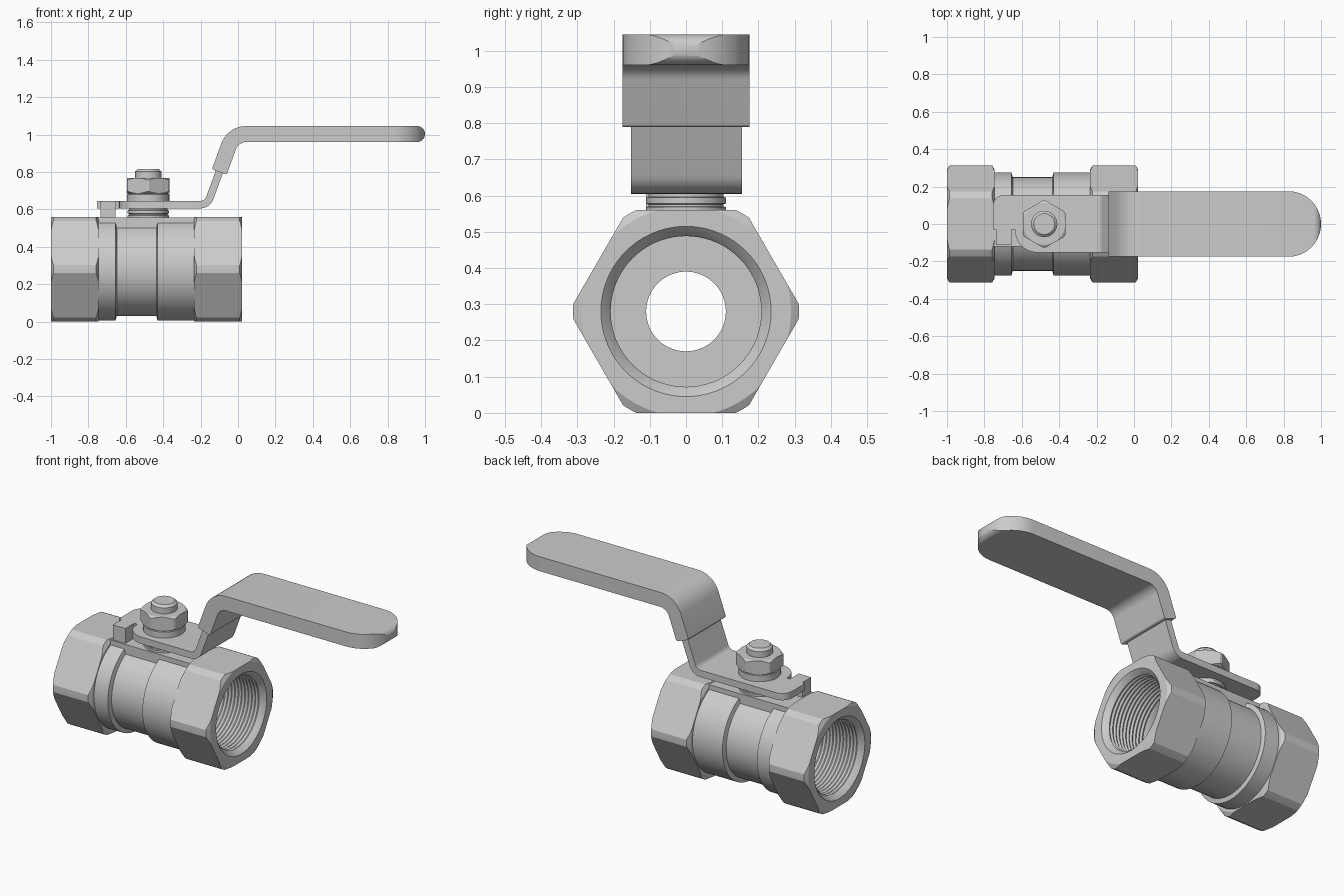
import bpy, bmesh, math
from mathutils import Vector, Matrix

if "Cube" in bpy.data.objects:
    bpy.data.objects.remove(bpy.data.objects["Cube"])


def make(name, bm):
    bmesh.ops.remove_doubles(bm, verts=bm.verts, dist=1e-5)
    bmesh.ops.recalc_face_normals(bm, faces=bm.faces)
    me = bpy.data.meshes.new(name)
    bm.to_mesh(me)
    bm.free()
    ob = bpy.data.objects.new(name, me)
    bpy.context.collection.objects.link(ob)
    return ob


def lathe(name, prof, center, axis='Z', n=72):
    """Solid of revolution from (height, radius) pairs; n=6 gives a hex prism."""
    bm = bmesh.new()
    rot = Matrix.Rotation(math.pi / 2, 4, 'Y') if axis == 'X' else Matrix()
    m = Matrix.Translation(center) @ rot
    rings = []
    for h, r in prof:
        rings.append([bm.verts.new(m @ Vector((r * math.cos(a), r * math.sin(a), h)))
                      for a in (math.pi / 2 + 2 * math.pi * i / n for i in range(n))])
    for a, b in zip(rings, rings[1:]):
        for i in range(n):
            j = (i + 1) % n
            bm.faces.new((a[i], a[j], b[j], b[i]))
    bm.faces.new(rings[0])
    bm.faces.new(rings[-1])
    return make(name, bm)


def fillet(corners, seg=10):
    """Polygon from (x, y[, radius]) corners with rounded corners."""
    out, n = [], len(corners)
    for i, c in enumerate(corners):
        p = Vector(c[:2])
        r = c[2] if len(c) > 2 else 0
        if not r:
            out.append(p)
            continue
        u = (Vector(corners[i - 1][:2]) - p).normalized()
        v = (Vector(corners[(i + 1) % n][:2]) - p).normalized()
        half = u.angle(v) / 2
        mid = p + (u + v).normalized() * r / math.sin(half)
        a = p + u * r / math.tan(half) - mid
        b = p + v * r / math.tan(half) - mid
        w = a.angle(b)
        for k in range(seg + 1):
            t = k / seg
            out.append(mid + (a * math.sin((1 - t) * w) + b * math.sin(t * w)) / math.sin(w))
    return out


def prism(name, pts, lo, hi, plane):
    """Extrude a 2D polygon: 'XZ' along y, 'XY' along z."""
    bm = bmesh.new()
    f = (lambda p, d: (p.x, d, p.y)) if plane == 'XZ' else (lambda p, d: (p.x, p.y, d))
    a = [bm.verts.new(f(p, lo)) for p in pts]
    b = [bm.verts.new(f(p, hi)) for p in pts]
    bm.faces.new(a)
    bm.faces.new(b)
    for i in range(len(pts)):
        j = (i + 1) % len(pts)
        bm.faces.new((a[i], a[j], b[j], b[i]))
    return make(name, bm)


def box(name, x0, x1, y0, y1, z0, z1):
    return prism(name, [Vector(p) for p in ((x0, y0), (x1, y0), (x1, y1), (x0, y1))], z0, z1, 'XY')


def boolean(ob, other, op):
    mod = ob.modifiers.new('bool', 'BOOLEAN')
    mod.object, mod.operation, mod.solver = other, op, 'EXACT'
    bpy.context.view_layer.objects.active = ob
    bpy.ops.object.modifier_apply(modifier=mod.name)
    bpy.data.objects.remove(other)
    return ob


def smooth(ob, deg=25):
    bpy.ops.object.select_all(action='DESELECT')
    ob.select_set(True)
    bpy.context.view_layer.objects.active = ob
    bpy.ops.object.shade_smooth_by_angle(angle=math.radians(deg))


def hexagon(name, h0, h1, apothem, rmax, rend, ch, center, axis):
    """Hex prism with turned (chamfered) corners."""
    R = apothem / math.cos(math.pi / 6)
    ob = lathe(name, [(h0 - .05, R), (h1 + .05, R)], center, axis, 6)
    turn = lathe('turn', [(h0, rend), (h0 + ch, rmax), (h1 - ch, rmax), (h1, rend)], center, axis)
    return boolean(ob, turn, 'INTERSECT')


AX = (0, 0, .28)
SX = -.48   # stem position

# Valve body: stepped barrel, two hex ends and the flat stem pad
body = lathe('valve_body', [(-.77, .275), (-.655, .275), (-.648, .25), (-.437, .25),
                            (-.43, .275), (-.21, .275)], AX, 'X')
boolean(body, box('pad', -.76, -.22, -.12, .12, .4, .556), 'UNION')
for h0, h1 in ((-1, -.745), (-.235, .022)):
    boolean(body, hexagon('hex_end', h0, h1, .28, .312, .29, .013, AX, 'X'), 'UNION')

# Threaded bore with entry chamfers and reduced centre passage
depth, pitch = .30, .022
half = [(-.01, .245), (.022, .213)]
for k in range(11):
    half += [(.03 + k * pitch, .208), (.03 + (k + .5) * pitch, .215)]
half += [(.28, .208), (depth, .208), (depth, .11)]
bore = lathe('bore', [(-1 + d, r) for d, r in half] + [(.022 - d, r) for d, r in reversed(half)], AX, 'X')
boolean(body, bore, 'DIFFERENCE')
smooth(body)

# Stem collar with grooves, washer, nut and stem tip
smooth(lathe('stem_collar', [(.54, .11), (.568, .11), (.57, .104), (.576, .104), (.578, .11),
                             (.594, .11), (.596, .104), (.61, .104)], (SX, 0, 0)))
smooth(lathe('washer', [(.64, .1125), (.68, .1125), (.684, .105), (.69, .105)], (SX, 0, 0)))
smooth(hexagon('stem_nut', .685, .768, .1125, .127, .112, .01, (SX, 0, 0), 'Z'))
smooth(lathe('stem_tip', [(.6, .07), (.803, .07), (.816, .056)], (SX, 0, 0), n=48))

# Lever plate: bent strip cut to its top outline with the stop notch
side = fillet([(-.85, .605), (-.1495, .605, .075), (-.06, .85), (-.098, .865),
               (-.178, .645, .035), (-.85, .645)])
top = fillet([(-.755, .155, .06), (-.755, -.03), (-.737, -.03), (-.737, -.112), (-.655, -.112),
              (-.655, -.03), (-.635, -.03), (-.635, -.152, .115), (.2, -.152), (.2, .155)])
plate = prism('lever_plate', side, -.3, .3, 'XZ')
boolean(plate, prism('outline', top, .5, 1, 'XY'), 'INTERSECT')
smooth(plate)

# Stop tab bent down from the plate
box('stop_tab', -.736, -.656, -.111, -.031, .557, .615)

# Grip sleeve: thick bent bar with rounded tip
side = fillet([(-.0605, .7856, .012), (.003, .96, .06), (1, .96, .042), (1, 1.045, .042),
               (-.0556, 1.045, .14), (-.1395, .8144, .012)])
top = fillet([(-.4, -.175), (1, -.175, .1745), (1, .175, .1745), (-.4, .175)], 16)
grip = prism('grip_sleeve', side, -.3, .3, 'XZ')
boolean(grip, prism('outline', top, .5, 1.3, 'XY'), 'INTERSECT')
smooth(grip)
